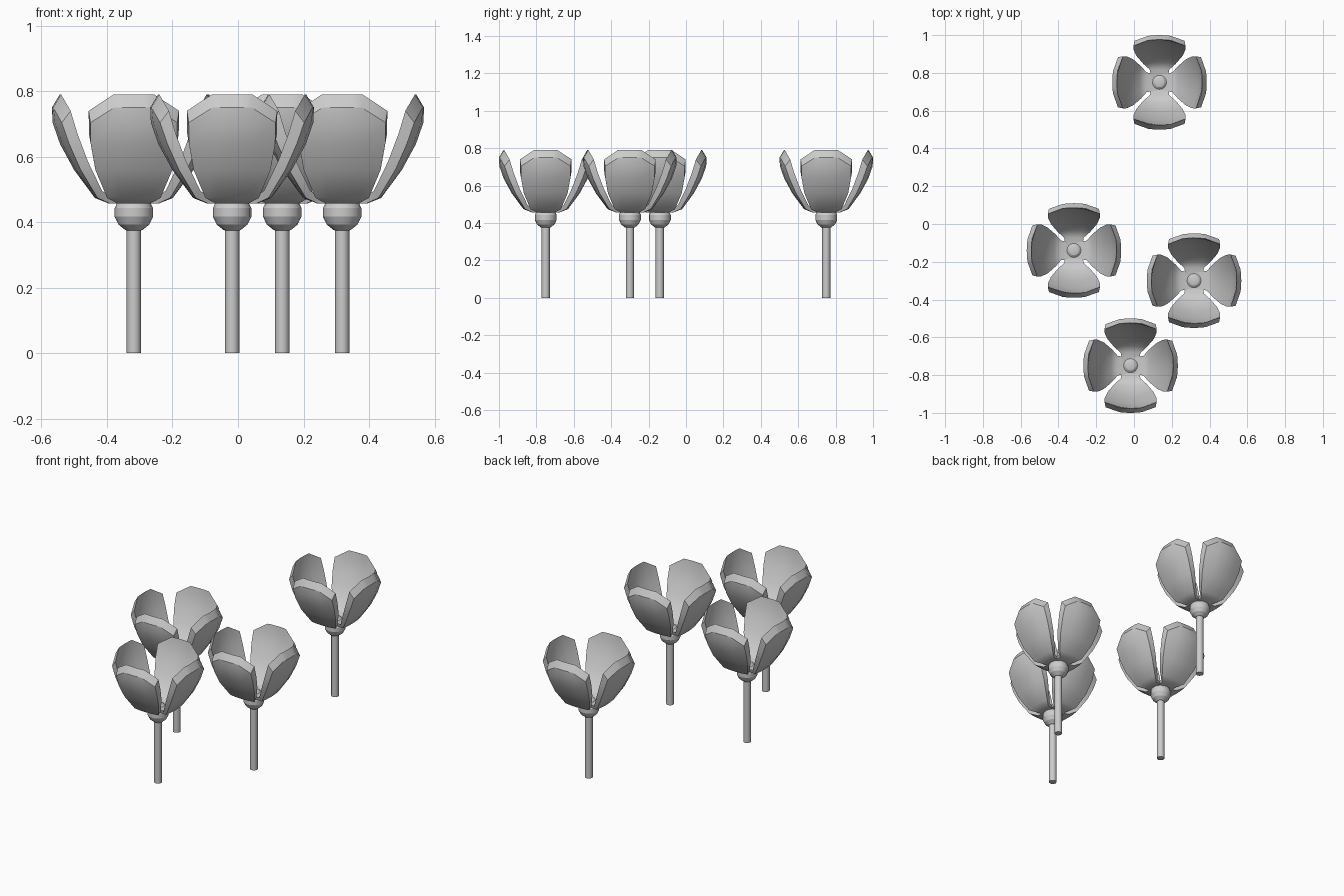
import bpy, bmesh, math
from mathutils import Matrix, Vector

if "Cube" in bpy.data.objects:
    bpy.data.objects.remove(bpy.data.objects["Cube"])

# petal rows, inner surface: radius, height, half width, edge curl, outer-layer offset (r, z)
ROWS = [
    (0.000, 0.475, 0.040, 0.000, 0.000, -0.018),
    (0.070, 0.475, 0.052, 0.002, 0.006, -0.018),
    (0.105, 0.496, 0.085, 0.008, 0.014, -0.022),
    (0.160, 0.585, 0.122, 0.020, 0.022, -0.026),
    (0.200, 0.670, 0.137, 0.028, 0.025, -0.032),
    (0.221, 0.740, 0.138, 0.028, 0.027, -0.036),
    (0.226, 0.790, 0.062, 0.004, 0.024, -0.040),
]
COLS = [-1, -0.5, 0, 0.5, 1]


def finish(bm, name, angle):
    bmesh.ops.recalc_face_normals(bm, faces=bm.faces)
    mesh = bpy.data.meshes.new(name)
    bm.to_mesh(mesh)
    bm.free()
    ob = bpy.data.objects.new(name, mesh)
    bpy.context.collection.objects.link(ob)
    bpy.ops.object.select_all(action='DESELECT')
    ob.select_set(True)
    bpy.context.view_layer.objects.active = ob
    bpy.ops.object.shade_smooth_by_angle(angle=math.radians(angle))
    return ob


def make_petal(bm, turn):
    rot = Matrix.Rotation(turn, 3, 'Z')
    inner, outer = [], []
    for r, z, w, curl, dr, dz in ROWS:
        inner.append([bm.verts.new(rot @ Vector((r - curl * c * c, w * c, z))) for c in COLS])
        outer.append([bm.verts.new(rot @ Vector((r + dr - curl * c * c, 0.96 * w * c, z + dz)))
                      for c in COLS])
    # inner and outer skins
    for skin in (inner, outer):
        for a, b in zip(skin, skin[1:]):
            for k in range(len(COLS) - 1):
                bm.faces.new((a[k], a[k + 1], b[k + 1], b[k]))
    # rim closing the two skins
    def border(s):
        return s[0] + [row[-1] for row in s[1:-1]] + s[-1][::-1] + [row[0] for row in s[-2:0:-1]]
    bi, bo = border(inner), border(outer)
    for k in range(len(bi)):
        n = (k + 1) % len(bi)
        bm.faces.new((bi[k], bi[n], bo[n], bo[k]))


def make_flower(i, x, y):
    # stem
    bm = bmesh.new()
    bmesh.ops.create_cone(bm, cap_ends=True, segments=12, radius1=0.022, radius2=0.022,
                          depth=0.39, matrix=Matrix.Translation((0, 0, 0.195)))
    stem = finish(bm, f"stem_{i}", 40)
    # round bud under the petals
    bm = bmesh.new()
    bmesh.ops.create_uvsphere(bm, u_segments=16, v_segments=7, radius=0.06,
                              matrix=Matrix.Translation((0, 0, 0.43)))
    bud = finish(bm, f"bud_{i}", 24)
    # four petals
    bm = bmesh.new()
    for k in range(4):
        make_petal(bm, k * math.pi / 2)
    petals = finish(bm, f"petals_{i}", 35)
    for ob in (stem, bud, petals):
        ob.location = (x, y, 0)


for i, (x, y) in enumerate([(0.135, 0.75), (-0.318, -0.14), (0.318, -0.30), (-0.018, -0.75)]):
    make_flower(i + 1, x, y)
